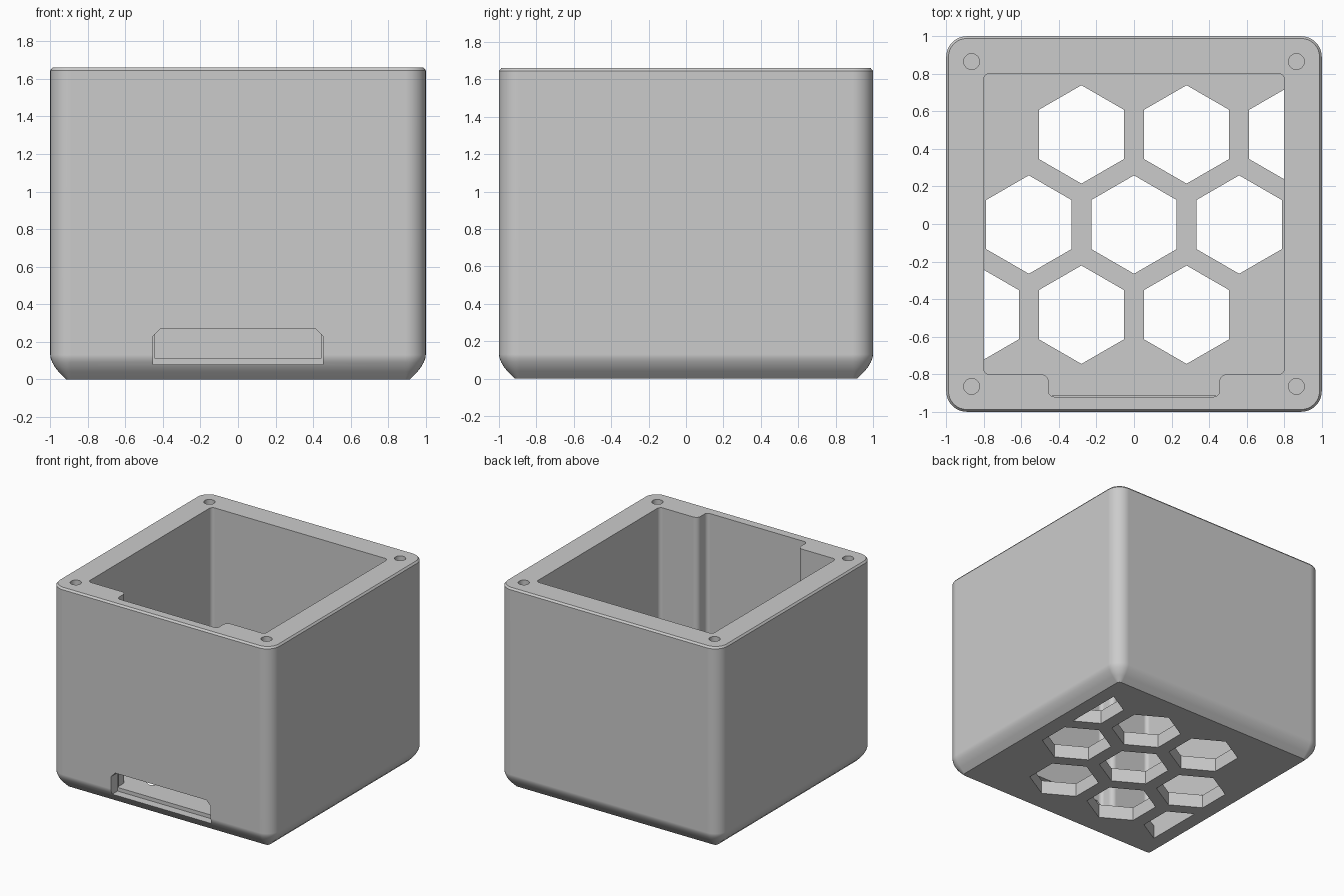
import bpy
import bmesh
from math import cos, sin, pi
from mathutils import Vector, Matrix

default = bpy.data.objects.get("Cube")
if default:
    bpy.data.objects.remove(default, do_unlink=True)

# One grey plastic for the whole box
grey = bpy.data.materials.new("grey plastic")
grey.use_nodes = True
colour = (0.6, 0.6, 0.6, 1)
grey.diffuse_color = colour
grey.node_tree.nodes["Principled BSDF"].inputs["Base Color"].default_value = colour


def rounded(corners, steps=8):
    """Outline with each right-angle corner (x, y, radius) filleted."""
    out = []
    for i, (x, y, r) in enumerate(corners):
        p = Vector((x, y))
        if r == 0:
            out.append(p)
            continue
        u = (Vector(corners[i - 1][:2]) - p).normalized()
        v = (Vector(corners[(i + 1) % len(corners)][:2]) - p).normalized()
        c = p + (u + v) * r
        for k in range(steps + 1):
            t = pi / 2 * k / steps
            out.append(c - (v * cos(t) + u * sin(t)) * r)
    return out


def square(half, r):
    return rounded([(half, half, r), (-half, half, r), (-half, -half, r), (half, -half, r)])


def loft(name, rings, matrix=None):
    """Closed solid through a stack of (outline, z) rings."""
    bm = bmesh.new()
    loops = [[bm.verts.new((p.x, p.y, z)) for p in outline] for outline, z in rings]
    for a, b in zip(loops, loops[1:]):
        n = len(a)
        for i in range(n):
            j = (i + 1) % n
            bm.faces.new((a[i], a[j], b[j], b[i]))
    bm.faces.new(loops[0][::-1])
    bm.faces.new(loops[-1])
    if matrix:
        bm.transform(matrix)
    bmesh.ops.recalc_face_normals(bm, faces=bm.faces[:])
    mesh = bpy.data.meshes.new(name)
    bm.to_mesh(mesh)
    bm.free()
    mesh.materials.append(grey)
    ob = bpy.data.objects.new(name, mesh)
    bpy.context.collection.objects.link(ob)
    return ob


def prism(name, outline, z0, z1, matrix=None):
    return loft(name, [(outline, z0), (outline, z1)], matrix)


HEIGHT, FLOOR, INNER = 1.66, 0.11, 0.8

# Outer shell: chamfered and rounded foot, small bevel at the rim
profile = [(0.085, 0), (0.045, 0.04), (0.025, 0.065), (0.011, 0.09),
           (0.003, 0.11), (0, 0.13), (0, HEIGHT - 0.015), (0.012, HEIGHT)]
box = loft("box", [(square(1 - inset, 0.11 - inset), z) for inset, z in profile])

# Cavity with a shallow bay in the front wall
r = 0.03
cavity = rounded([(INNER, INNER, r), (-INNER, INNER, r), (-INNER, -INNER, r),
                  (-0.455, -INNER, 0.04), (-0.455, -0.92, r), (0.455, -0.92, r),
                  (0.455, -INNER, 0.04), (INNER, -INNER, r)])
cutters = [prism("cavity_cutter", cavity, FLOOR, 2)]

# Cable slot through the front wall
slot = rounded([(-0.452, 0.08, 0), (0.452, 0.08, 0), (0.452, 0.27, 0.04), (-0.452, 0.27, 0.04)], 1)
cutters.append(prism("slot_cutter", slot, 0.915, 1.1, Matrix.Rotation(pi / 2, 4, "X")))

# Hexagonal floor vents, clipped to the cavity width
for row, shift in ((-1, -0.28), (0, 0), (1, 0.28)):
    for col in (-1, 0, 1):
        cx, cy = shift + col * 0.56, row * 0.48 - 0.003
        hexagon = []
        for k in range(6):
            a = pi / 6 + k * pi / 3
            hexagon.append(Vector((cx + 0.262 * cos(a), cy + 0.262 * sin(a))))
        if abs(cx) > 0.7:
            # Keep the near half, ending on the wall plane
            s = 1 if cx > 0 else -1
            x, near = s * INNER, cx - s * 0.227
            rise = 0.262 - abs(cx - x) * 0.577
            hexagon = [Vector(p) for p in ((x, cy - rise), (x, cy + rise),
                                           (near, cy + 0.131), (near, cy - 0.131))]
        cutters.append(prism("vent_cutter", hexagon, -0.1, 0.3))

# Screw holes in the rim corners
for sx in (-1, 1):
    for sy in (-1, 1):
        ring = []
        for k in range(32):
            a = 2 * pi * k / 32
            ring.append(Vector((sx * 0.865 + 0.042 * cos(a), sy * 0.865 + 0.042 * sin(a))))
        cutters.append(prism("screw_hole_cutter", ring, HEIGHT - 0.25, 2))

# Cut everything out and keep only the finished box
for cutter in cutters:
    mod = box.modifiers.new("cut", "BOOLEAN")
    mod.operation = "DIFFERENCE"
    mod.solver = "EXACT"
    mod.object = cutter
    cutter.hide_render = True
bpy.context.view_layer.update()
result = bpy.data.meshes.new_from_object(box.evaluated_get(bpy.context.evaluated_depsgraph_get()))
box.modifiers.clear()
box.data = result
for cutter in cutters:
    bpy.data.objects.remove(cutter, do_unlink=True)

# Smooth fillets, crisp edges
bpy.ops.object.select_all(action="DESELECT")
box.select_set(True)
bpy.context.view_layer.objects.active = box
bpy.ops.object.shade_smooth_by_angle(angle=pi / 6)
weighted = box.modifiers.new("even_shading", "WEIGHTED_NORMAL")
weighted.keep_sharp = True
